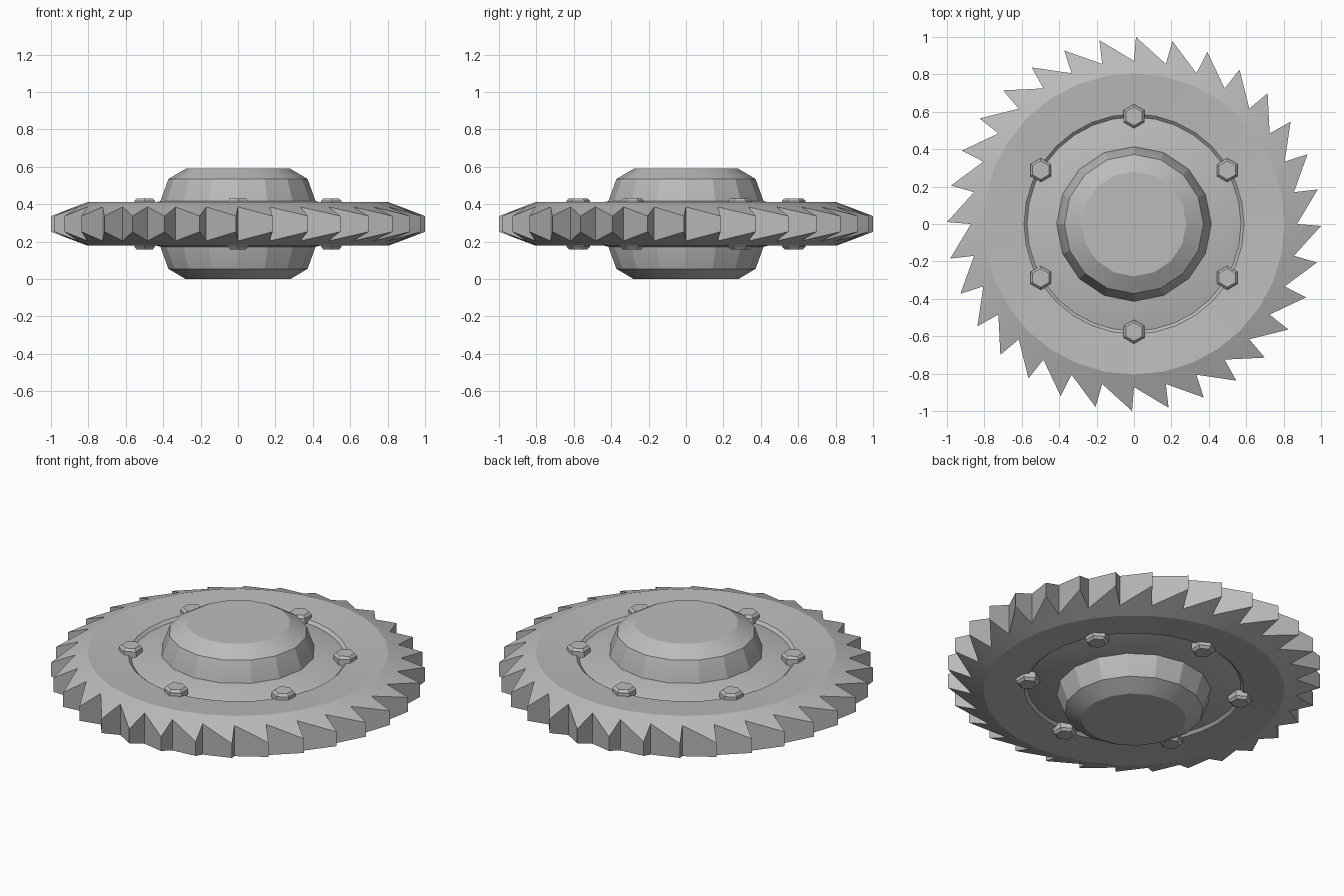
import bpy, bmesh
from math import cos, sin, radians, pi

MID = 0.295   # height of the blade's mid plane
TEETH = 32

cube = bpy.data.objects.get("Cube")
if cube:
    bpy.data.objects.remove(cube)

steel = bpy.data.materials.new("steel grey")
steel.use_nodes = True
GREY = (0.5, 0.5, 0.5, 1)
steel.diffuse_color = GREY
steel.node_tree.nodes["Principled BSDF"].inputs["Base Color"].default_value = GREY


def point(bm, r, angle, z):
    return bm.verts.new((r * cos(angle), r * sin(angle), z))


def ring(bm, r, z, n, phase=0):
    return [point(bm, r, phase + 2 * pi * i / n, z) for i in range(n)]


def bridge(bm, a, b):
    n = len(a)
    for i in range(n):
        j = (i + 1) % n
        bm.faces.new((a[i], a[j], b[j], b[i]))


def finish(bm, name, location):
    bmesh.ops.recalc_face_normals(bm, faces=bm.faces)
    mesh = bpy.data.meshes.new(name)
    bm.to_mesh(mesh)
    bm.free()
    obj = bpy.data.objects.new(name, mesh)
    obj.location = location
    mesh.materials.append(steel)
    bpy.context.collection.objects.link(obj)
    bpy.ops.object.select_all(action='DESELECT')
    obj.select_set(True)
    bpy.context.view_layer.objects.active = obj
    bpy.ops.object.shade_smooth_by_angle(angle=radians(20))
    return obj


def turned(name, profile, n, side, location, phase=0):
    """Solid of revolution from (radius, height) points, capped at both ends."""
    bm = bmesh.new()
    rings = [ring(bm, r, side * z, n, phase) for r, z in profile]
    for a, b in zip(rings, rings[1:]):
        bridge(bm, a, b)
    bm.faces.new(rings[0])
    bm.faces.new(rings[-1])
    return finish(bm, name, location)


# Toothed blade: dished faces with a stepped groove, tapered saw teeth
bm = bmesh.new()
face_profile = [(0.36, 0.125), (0.41, 0.123), (0.572, 0.085),
                (0.588, 0.1), (0.805, 0.116)]
step = 2 * pi / TEETH
edges = []
for side in (1, -1):
    rings = [ring(bm, r, side * z, TEETH) for r, z in face_profile]
    bm.faces.new(rings[0])
    for a, b in zip(rings, rings[1:]):
        bridge(bm, a, b)
    base = rings[-1]
    valleys = [point(bm, 0.872, i * step, side * 0.091) for i in range(TEETH)]
    tips = [point(bm, 1.0, i * step - radians(0.6), side * 0.042)
            for i in range(TEETH)]
    for i in range(TEETH):
        j = (i + 1) % TEETH
        bm.faces.new((base[i], valleys[i], tips[j], valleys[j], base[j]))
    edges.append([v for pair in zip(tips, valleys) for v in pair])
bridge(bm, edges[0], edges[1])
finish(bm, "saw_blade", (0, 0, MID))

# Hubs and bolts on both faces
hub_profile = [(0.415, 0.11), (0.413, 0.127), (0.372, 0.24), (0.28, 0.295)]
bolt_profile = [(0.064, 0.07), (0.064, 0.122), (0.05, 0.136)]
for side, label in ((1, "upper"), (-1, "lower")):
    turned(label + "_hub", hub_profile, 16, side, (0, 0, MID))
    for k in range(6):
        a = pi / 2 + k * pi / 3
        turned(f"{label}_bolt_{k + 1}", bolt_profile, 6, side,
               (0.576 * cos(a), 0.576 * sin(a), MID), pi / 2)
